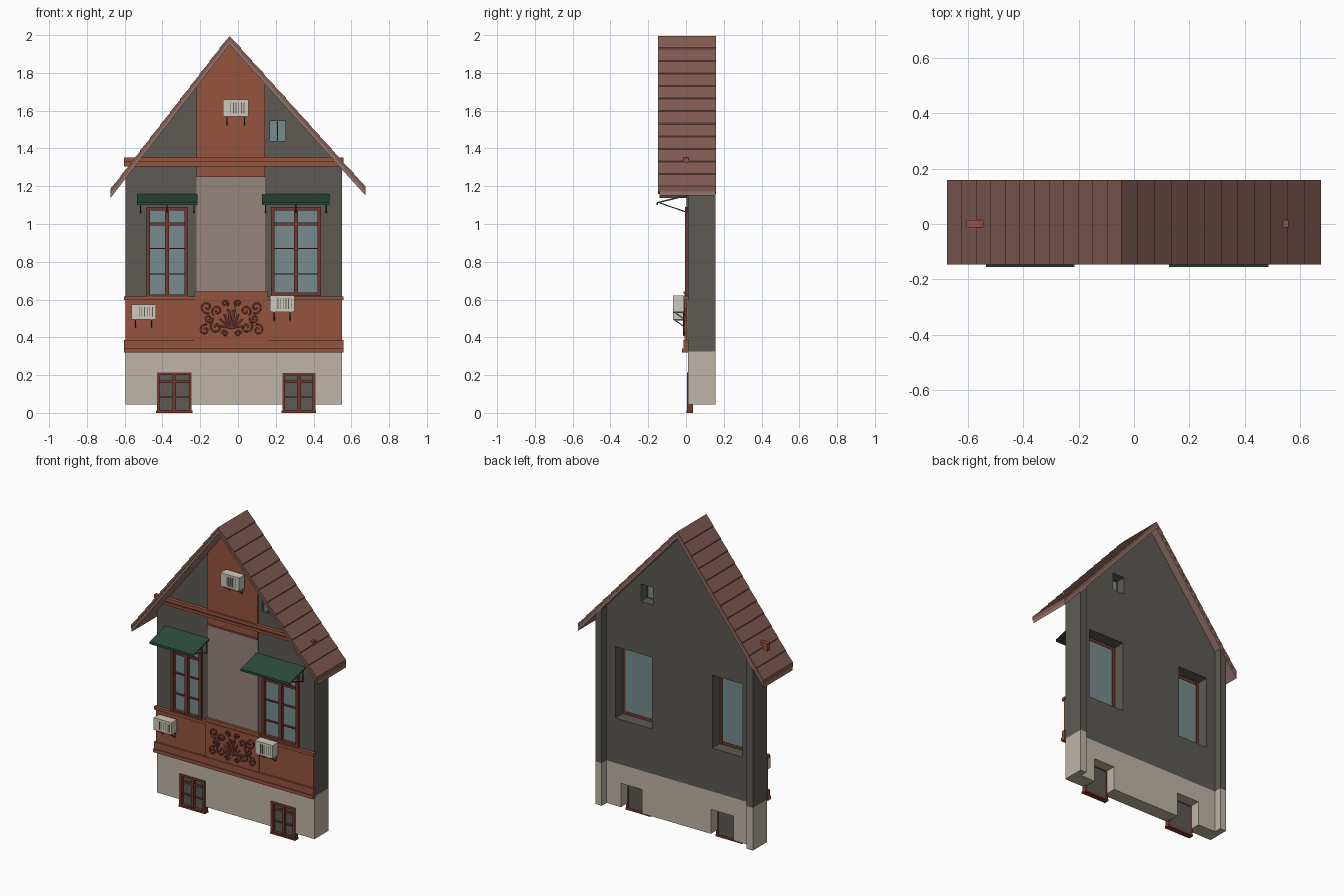
import bpy, bmesh, math
from mathutils import Vector

if "Cube" in bpy.data.objects:
    bpy.data.objects.remove(bpy.data.objects["Cube"])


def material(name, hex_code):
    rgb = [int(hex_code[i:i + 2], 16) / 255 for i in (0, 2, 4)]
    lin = [c / 12.92 if c < 0.04 else ((c + 0.055) / 1.055) ** 2.4 for c in rgb]
    m = bpy.data.materials.new(name)
    m.use_nodes = True
    m.diffuse_color = (*lin, 1)
    m.node_tree.nodes["Principled BSDF"].inputs["Base Color"].default_value = (*lin, 1)
    return m


BRICK = material("terracotta", "95543f")
GREY = material("dark_grey_render", "5d5a54")
STONE = material("beige_stone", "bfb5a6")
ROOF = material("brown_roof", "805b51")
LINING = material("pale_brown_lining", "94766c")
MAUVE = material("mauve_panel", "97857e")
FRAME = material("red_brown_frame", "74382f")
GLASS = material("blue_grey_glass", "788c8e")
GREEN = material("green_awning", "2c4c3c")
CREAM = material("cream_metal", "cfcabb")


def finish(name, bm, mat):
    bmesh.ops.recalc_face_normals(bm, faces=bm.faces[:])
    me = bpy.data.meshes.new(name)
    bm.to_mesh(me)
    bm.free()
    me.materials.append(mat)
    ob = bpy.data.objects.new(name, me)
    bpy.context.collection.objects.link(ob)
    return ob


def prism(name, outline, y0, y1, mat):
    """Extrude an x-z outline from y0 to y1."""
    bm = bmesh.new()
    face = bm.faces.new([bm.verts.new((x, y0, z)) for x, z in outline])
    new = bmesh.ops.extrude_face_region(bm, geom=[face])["geom"]
    verts = [v for v in new if isinstance(v, bmesh.types.BMVert)]
    bmesh.ops.translate(bm, vec=(0, y1 - y0, 0), verts=verts)
    return finish(name, bm, mat)


def box(name, x0, x1, y0, y1, z0, z1, mat):
    return prism(name, [(x0, z0), (x1, z0), (x1, z1), (x0, z1)], y0, y1, mat)


def bar(name, a, b, size, mat):
    """Square rod between two points."""
    a, b = Vector(a), Vector(b)
    bm = bmesh.new()
    bmesh.ops.create_cube(bm, size=1)
    bmesh.ops.scale(bm, vec=(size, size, (b - a).length), verts=bm.verts[:])
    ob = finish(name, bm, mat)
    ob.rotation_mode = "QUATERNION"
    ob.rotation_quaternion = (b - a).to_track_quat("Z", "Y")
    ob.location = (a + b) / 2
    return ob


def cut(ob, holes):
    for x0, x1, z0, z1 in holes:
        cutter = box("cutter", x0, x1, -0.1, 0.3, z0, z1, GREY)
        mod = ob.modifiers.new("opening", "BOOLEAN")
        mod.operation, mod.solver, mod.object = "DIFFERENCE", "EXACT", cutter
        bpy.context.view_layer.objects.active = ob
        bpy.ops.object.modifier_apply(modifier=mod.name)
        bpy.data.objects.remove(cutter)


# Main dimensions
LEFT, RIGHT, APEX, TOP = -0.595, 0.55, -0.045, 2.0
FRONT, BACK, END = 0.01, 0.105, 0.155
SLOPE = {-1: 1.29, 1: 1.11}
EAVE = {-1: -0.675, 1: 0.675}


def roof_z(x, drop=0.05):
    side = 1 if x > APEX else -1
    return TOP - drop - abs(x - APEX) * SLOPE[side]


WINDOWS = [(-0.485, -0.265, 0.61, 1.09), (0.175, 0.44, 0.62, 1.09)]
CELLAR = [(-0.43, -0.245, 0.0, 0.215), (0.235, 0.41, 0.0, 0.212)]
ATTIC = (0.165, 0.255, 1.435, 1.55)

# Walls: thick front sheet with side returns
wall = prism("gable_wall", [(LEFT, 0.325), (RIGHT, 0.325), (RIGHT, roof_z(RIGHT)),
                            (APEX, roof_z(APEX)), (LEFT, roof_z(LEFT))], FRONT, BACK, GREY)
cut(wall, WINDOWS + [ATTIC])
plinth = box("plinth", LEFT, RIGHT, FRONT, BACK, 0.045, 0.325, STONE)
cut(plinth, [(a + 0.01, b - 0.01, c, d - 0.01) for a, b, c, d in CELLAR])
for side, x0, x1 in (("right", LEFT, LEFT + 0.045), ("left", RIGHT - 0.045, RIGHT)):
    prism(side + "_wall_return", [(x0, 0.325), (x1, 0.325), (x1, roof_z(x1)), (x0, roof_z(x0))],
          BACK, END, GREY)
    box(side + "_plinth_return", x0, x1, BACK, END, 0.045, 0.325, STONE)

# Roof: stepped courses above a plain lining
COURSES = 12
for side in (-1, 1):
    outer = []
    for i in range(COURSES):
        for t, lift in ((i, 0.006), (i + 1, 0)):
            x = APEX + (EAVE[side] - APEX) * t / COURSES
            outer.append((x, roof_z(x, lift)))
    edge = EAVE[side]
    prism("roof_courses", outer + [(edge, roof_z(edge, 0.028)), (APEX, roof_z(APEX, 0.028))],
          -0.147, 0.158, ROOF)
    prism("roof_lining", [(APEX, roof_z(APEX, 0.028)), (edge, roof_z(edge, 0.028)),
                          (edge, roof_z(edge)), (APEX, roof_z(APEX))], -0.14, 0.157, LINING)

# Central strip of the facade
c0, c1 = -0.22, 0.143
prism("upper_centre_panel", [(c0, 1.25), (c1, 1.25), (c1, roof_z(c1)), (APEX, roof_z(APEX)),
                             (c0, roof_z(c0))], 0, FRONT, BRICK)
box("centre_panel_lip", c0, c1, -0.005, FRONT, 1.25, 1.26, BRICK)
box("middle_centre_panel", c0, c1, 0.004, FRONT, 0.63, 1.25, MAUVE)

# Horizontal bands and lower cladding
for name, z0, z1, y0 in (("upper_band", 1.33, 1.352, -0.012), ("under_band", 1.305, 1.322, -0.008),
                         ("band_core", 1.305, 1.34, -0.003), ("sill_band", 0.597, 0.617, -0.012),
                         ("base_band", 0.32, 0.342, -0.02), ("base_board", 0.342, 0.385, -0.012)):
    box(name, -0.604, 0.558, y0, FRONT + 0.004, z0, z1, BRICK)
box("lower_cladding", LEFT, RIGHT, 0, FRONT, 0.33, 0.61, BRICK)
box("ornament_panel", -0.23, 0.157, -0.007, FRONT, 0.385, 0.64, BRICK)
box("ornament_panel_cap", -0.23, 0.157, -0.012, FRONT, 0.632, 0.642, BRICK)


# Scrollwork relief, mirrored about the panel centre
def ornament(paths, radius):
    cu = bpy.data.curves.new("scroll_ornament", "CURVE")
    cu.dimensions, cu.bevel_depth, cu.bevel_resolution = "3D", radius, 1
    for path in paths:
        for sign in (-1, 1):
            sp = cu.splines.new("POLY")
            sp.points.add(len(path) - 1)
            for p, (x, z) in zip(sp.points, path):
                p.co = (-0.035 + sign * x, -0.01, z, 1)
    ob = bpy.data.objects.new("scroll_ornament", cu)
    bpy.context.collection.objects.link(ob)
    cu.materials.append(FRAME)


def spiral(cx, cz, r, start, turn):
    return [(cx + r * (1 - t / 22) * math.cos(start + turn * t * 0.42),
             cz + r * (1 - t / 22) * math.sin(start + turn * t * 0.42)) for t in range(20)]


scrolls = [spiral(*s) for s in (
    (0.13, 0.56, 0.034, -2, 1), (0.14, 0.44, 0.03, 2, -1), (0.075, 0.54, 0.03, -1, 1),
    (0.08, 0.455, 0.034, 1, -1), (0.035, 0.58, 0.02, -2, -1), (0.12, 0.5, 0.024, 3, 1),
    (0.035, 0.42, 0.018, 0, 1))]
leaves = []
for k in range(5):
    a = math.radians(88 - 20 * k)
    leaves.append([(0.09 * s * math.cos(a + 0.3 * s), 0.45 + 0.11 * s * math.sin(a))
                   for s in (0, 0.3, 0.6, 0.9)])
ornament(scrolls, 0.005)
ornament(leaves, 0.006)


# Windows with bars
def window(name, rect, y, width, heights, glass, frame, thick=0.013):
    x0, x1, z0, z1 = rect
    mid = (x0 + x1) / 2
    box(name + "_pane", x0 + 0.002, x1 - 0.002, y + 0.022, y + 0.03, z0 + 0.002, z1 - 0.002, glass)
    for a, b in ((x0, x0 + width), (x1 - width, x1)):
        box(name + "_jamb", a, b, y, y + 0.034, z0, z1, frame)
    for a, b in ((z0, z0 + width), (z1 - width, z1)):
        box(name + "_rail", x0, x1, y + 0.001, y + 0.033, a, b, frame)
    box(name + "_mullion", mid - thick / 2, mid + thick / 2, y + 0.004, y + 0.022, z0, z1, frame)
    for h, t in heights:
        box(name + "_bar", x0, x1, y + 0.008, y + 0.022, h - t / 2, h + t / 2, frame)


for rect in WINDOWS:
    window("tall_window", rect, -0.006, 0.018, ((1.0, 0.014), (0.87, 0.006), (0.735, 0.006)),
           GLASS, FRAME, 0.022)
for rect in CELLAR:
    window("cellar_window", rect, 0.004, 0.015, ((0.165, 0.012), (0.085, 0.005)), GREY, FRAME, 0.02)
    box("cellar_sill", rect[0] - 0.004, rect[1] + 0.004, 0.002, 0.036, 0, 0.012, FRAME)
window("attic_window", ATTIC, 0.006, 0.004, (), GLASS, GREY, 0.006)

# Awnings with struts
for x0, x1 in ((-0.535, -0.215), (0.127, 0.485)):
    sheet = bmesh.new()
    profile = [(FRONT, 1.158), (-0.155, 1.115), (-0.155, 1.1), (-0.148, 1.1), (-0.148, 1.11), (FRONT, 1.148)]
    face = sheet.faces.new([sheet.verts.new((x0, y, z)) for y, z in profile])
    new = bmesh.ops.extrude_face_region(sheet, geom=[face])["geom"]
    bmesh.ops.translate(sheet, vec=(x1 - x0, 0, 0),
                        verts=[v for v in new if isinstance(v, bmesh.types.BMVert)])
    finish("awning", sheet, GREEN)
    for x in (x0 + 0.018, (x0 + x1) / 2, x1 - 0.018):
        bar("awning_strut", (x, -0.14, 1.112), (x, FRONT, 1.06), 0.006, GREY)
        bar("awning_wall_rod", (x, 0.006, 1.06), (x, 0.006, 1.15), 0.006, GREY)

# Wall-mounted cooling units on brackets
for x0, x1, z0, z1 in ((-0.565, -0.435, 0.495, 0.575), (0.17, 0.298, 0.535, 0.622),
                       (-0.08, 0.056, 1.57, 1.658)):
    box("cooling_unit", x0, x1, -0.068, -0.01, z0, z1, CREAM)
    for k in range(6):
        x = x0 + 0.04 + k * 0.014
        box("unit_slot", x, x + 0.004, -0.07, -0.066, z0 + 0.014, z1 - 0.014, GREY)
    for x in (x0 + 0.022, x1 - 0.022):
        bar("bracket_arm", (x, -0.066, z0 - 0.003), (x, 0, z0 - 0.003), 0.007, GREY)
        bar("bracket_brace", (x, -0.06, z0 - 0.003), (x, 0, z0 - 0.045), 0.006, GREY)
        bar("bracket_post", (x, -0.003, z0 - 0.047), (x, -0.003, z0 + 0.02), 0.007, GREY)
